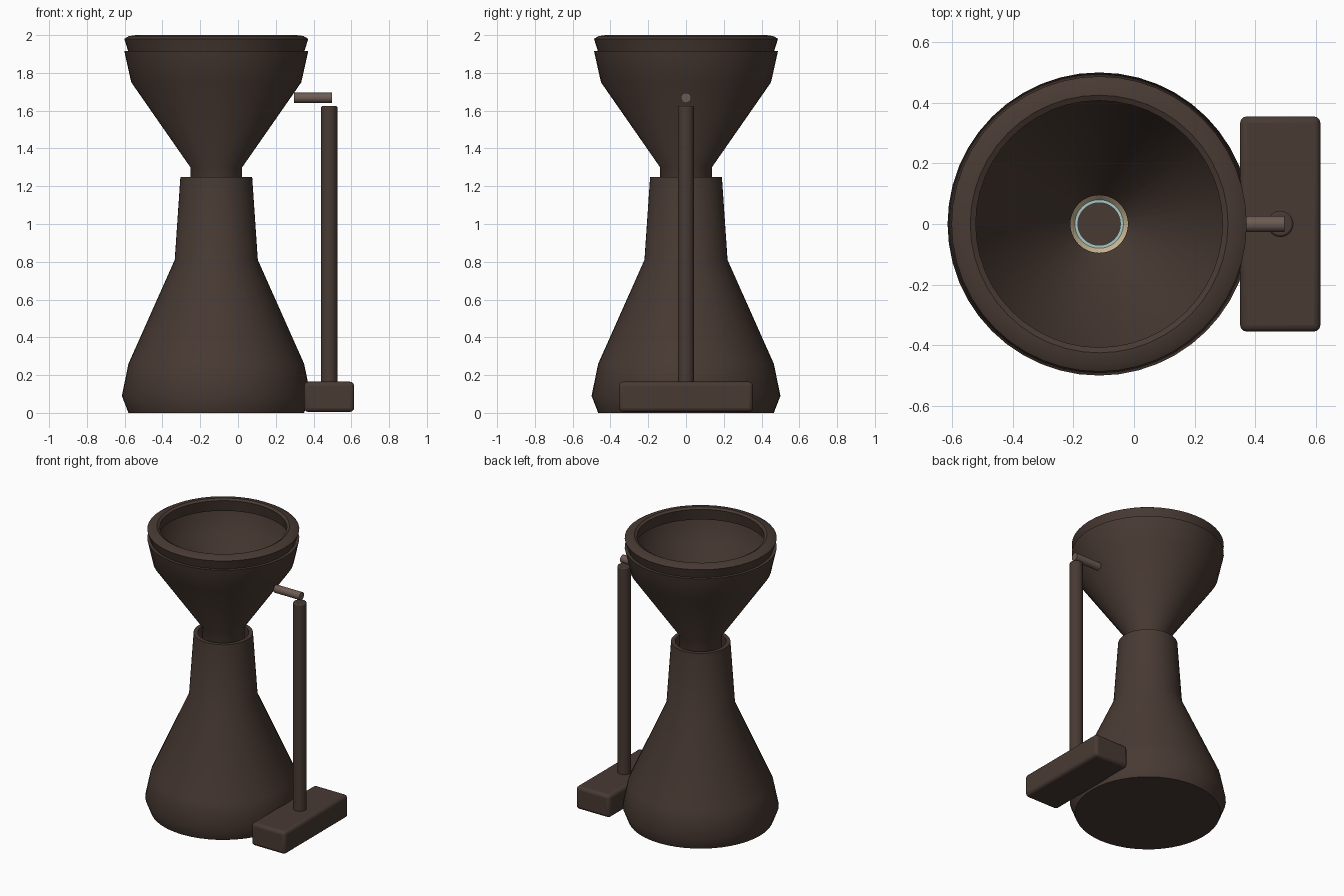
import bpy, math

if "Cube" in bpy.data.objects:
    bpy.data.objects.remove(bpy.data.objects["Cube"])

AX = -0.115  # axis of the vessel


def mat(name, rgb):
    m = bpy.data.materials.new(name)
    m.diffuse_color = (*rgb, 1)
    m.use_nodes = True
    m.node_tree.nodes["Principled BSDF"].inputs["Base Color"].default_value = m.diffuse_color
    return m


DARK = mat("dark_brown", (0.065, 0.042, 0.033))
WARM = mat("warm_brown", (0.15, 0.105, 0.085))
TAN = mat("tan", (0.6, 0.48, 0.3))
TEAL = mat("pale_teal", (0.4, 0.58, 0.58))


def finish(o, name, m, angle=30):
    o.name = name
    o.data.materials.append(m)
    bpy.ops.object.select_all(action='DESELECT')
    o.select_set(True)
    bpy.context.view_layer.objects.active = o
    bpy.ops.object.shade_smooth_by_angle(angle=math.radians(angle))
    return o


def lathe(name, prof, m, closed=False, n=48):
    """Revolve a (radius, z) profile; radius 0 points become poles."""
    verts, faces, rings = [], [], []
    for r, z in prof:
        start = len(verts)
        k = 1 if r == 0 else n
        for i in range(k):
            a = 2 * math.pi * i / n
            verts.append((r * math.cos(a), r * math.sin(a), z))
        rings.append([start + i % k for i in range(n)])
    pairs = list(zip(rings, rings[1:]))
    if closed:
        pairs.append((rings[-1], rings[0]))
    for lo, hi in pairs:
        for i in range(n):
            j = (i + 1) % n
            f = list(dict.fromkeys((lo[i], lo[j], hi[j], hi[i])))
            faces.append(f)
    me = bpy.data.meshes.new(name)
    me.from_pydata(verts, [], faces)
    o = bpy.data.objects.new(name, me)
    o.location.x = AX
    bpy.context.collection.objects.link(o)
    return finish(o, name, m, 35)


def bevel(o, w, seg):
    b = o.modifiers.new("bevel", 'BEVEL')
    b.width, b.segments, b.limit_method = w, seg, 'ANGLE'


def rod(name, r, length, loc, rot, m, w):
    bpy.ops.mesh.primitive_cylinder_add(vertices=24, radius=r, depth=length, location=loc, rotation=rot)
    o = finish(bpy.context.object, name, m)
    if w:
        bevel(o, w, 2)
    return o


# Hollow flask: outside from the floor up, then back down inside
lathe("flask", [(0, 0), (0.465, 0), (0.5, 0.09), (0.465, 0.26), (0.22, 0.81), (0.19, 1.25),
                (0.163, 1.25), (0.193, 0.80), (0.44, 0.25), (0.47, 0.09), (0.44, 0.03), (0, 0.03)], DARK)

# Funnel with a thick wall and open spout
lathe("funnel", [(0.095, 1.12), (0.137, 1.12), (0.137, 1.30), (0.45, 1.75), (0.487, 1.915),
                 (0.45, 1.915), (0.42, 1.76), (0.095, 1.30)], DARK, closed=True)

# Rolled lip on the funnel
lathe("funnel_lip", [(0.465, 1.91), (0.487, 1.98), (0.462, 1.995), (0.425, 2.0), (0.407, 1.99),
                     (0.425, 1.91)], DARK, closed=True)

# Collar and glass tube seen down the spout
lathe("spout_collar", [(0.08, 1.14), (0.08, 1.19), (0.096, 1.21), (0.096, 1.14)], TAN, closed=True)
lathe("spout_tube", [(0.07, 1.0), (0.081, 1.0), (0.081, 1.19), (0.07, 1.19)], TEAL, closed=True)

# Stand: block, post and side arm
bpy.ops.mesh.primitive_cube_add(size=1, location=(0.4825, 0, 0.085))
foot = bpy.context.object
foot.scale = (0.265, 0.71, 0.16)
bpy.ops.object.transform_apply(location=False, rotation=False, scale=True)
bevel(finish(foot, "stand_foot", DARK), 0.022, 3)
rod("stand_post", 0.043, 1.475, (0.483, 0, 0.8875), (0, 0, 0), DARK, 0.008)
rod("support_arm", 0.027, 0.2, (0.397, 0, 1.668), (0, math.pi / 2, 0), WARM, 0)
